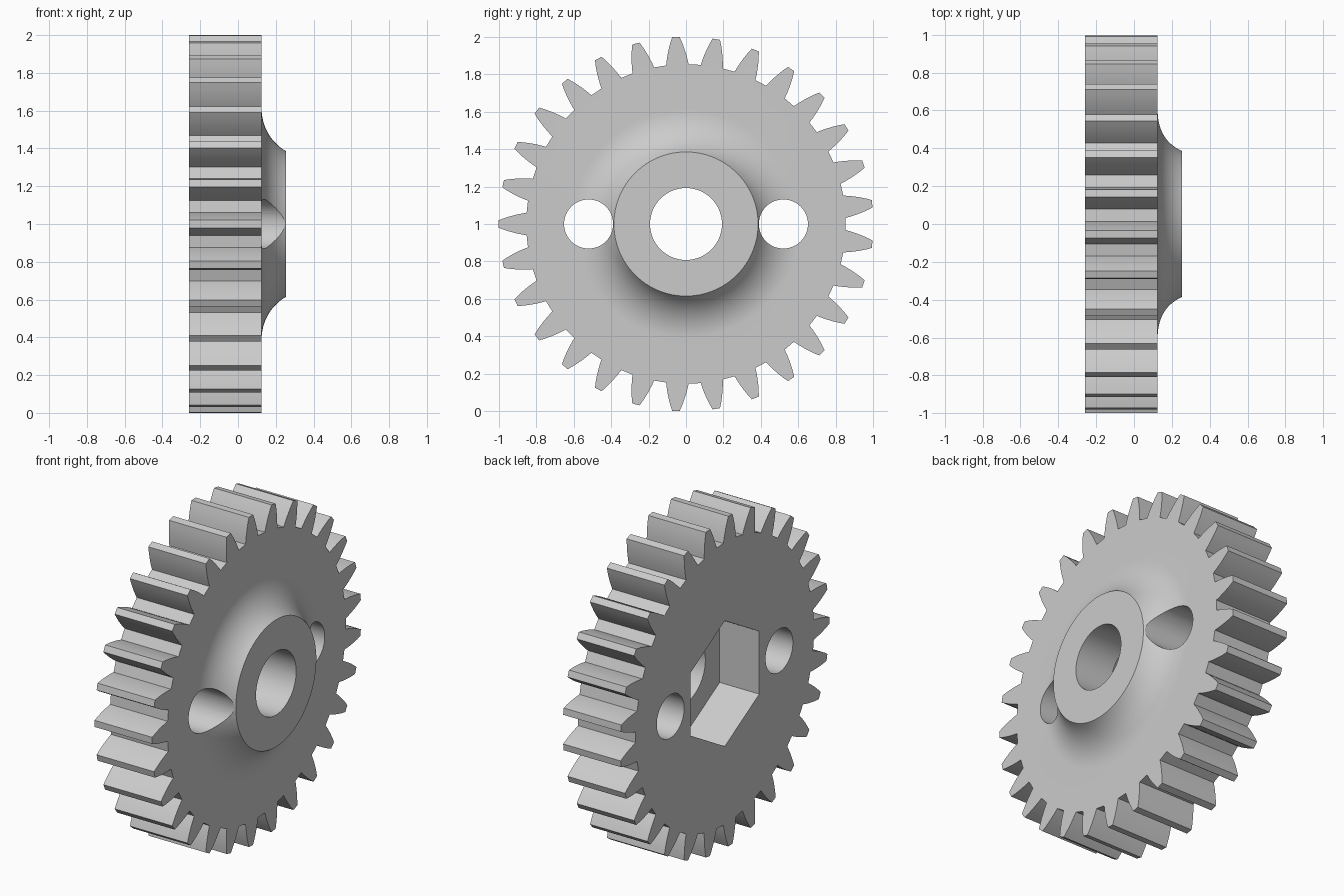
import bpy
import bmesh
from math import sin, cos, pi, radians

cube = bpy.data.objects.get("Cube")
if cube:
    bpy.data.objects.remove(cube, do_unlink=True)

AXIS_Z = 1.0
BACK, FACE, HUB_END = -0.26, 0.125, 0.255
TEETH = 29
ROOT_R = 0.853

steel = bpy.data.materials.new("light_grey_metal")
steel.use_nodes = True
GREY = (0.6, 0.6, 0.6, 1.0)
steel.diffuse_color = GREY
steel.node_tree.nodes["Principled BSDF"].inputs["Base Color"].default_value = GREY


def finish(name, bm):
    """Turn a bmesh into a linked object raised to the wheel axis."""
    bmesh.ops.recalc_face_normals(bm, faces=bm.faces[:])
    mesh = bpy.data.meshes.new(name)
    bm.to_mesh(mesh)
    bm.free()
    mesh.materials.append(steel)
    obj = bpy.data.objects.new(name, mesh)
    obj.location.z = AXIS_Z
    bpy.context.collection.objects.link(obj)
    return obj


def prism(name, outline, x0, x1):
    """Extrude a (y, z) outline along x."""
    bm = bmesh.new()
    face = bm.faces.new([bm.verts.new((x0, y, z)) for y, z in outline])
    new = bmesh.ops.extrude_face_region(bm, geom=[face])["geom"]
    verts = [v for v in new if isinstance(v, bmesh.types.BMVert)]
    bmesh.ops.translate(bm, verts=verts, vec=(x1 - x0, 0, 0))
    return finish(name, bm)


def ring(radius, sides, y=0.0, start=0.0):
    return [(y + radius * cos(start + 2 * pi * i / sides),
             radius * sin(start + 2 * pi * i / sides)) for i in range(sides)]


def lathe(name, profile, sides):
    """Revolve an (x, radius) profile about x and cap both ends."""
    bm = bmesh.new()
    loops = [[bm.verts.new((x, y, z)) for y, z in ring(r, sides)] for x, r in profile]
    for a, b in zip(loops, loops[1:]):
        for i in range(sides):
            j = (i + 1) % sides
            bm.faces.new((a[i], a[j], b[j], b[i]))
    bm.faces.new(loops[0])
    bm.faces.new(loops[-1])
    return finish(name, bm)


def combine(target, other, operation):
    mod = target.modifiers.new(other.name, "BOOLEAN")
    mod.operation = operation
    mod.solver = "EXACT"
    mod.object = other
    bpy.context.view_layer.objects.active = target
    bpy.ops.object.modifier_apply(modifier=mod.name)
    bpy.data.objects.remove(other, do_unlink=True)


# Toothed wheel: curved flanks as (radius, half width)
flank = [(ROOT_R, 0.060), (0.88, 0.0555), (0.91, 0.049),
         (0.94, 0.041), (0.97, 0.0315), (1.0, 0.020)]
outline = []
for t in range(TEETH):
    mid = pi + 2 * pi * t / TEETH
    sides = [(r, -w / r) for r, w in flank] + [(r, w / r) for r, w in reversed(flank)]
    outline += [(r * cos(mid + a), r * sin(mid + a)) for r, a in sides]
gear = prism("gear_wheel", outline, BACK, FACE)

# Raised hub with a concave flare into the wheel face
FILLET, STEPS = 0.26, 16
arc = [radians(60) * i / STEPS for i in range(STEPS + 1)]
profile = [(0.05, 0.61)] + [(FACE + FILLET * (1 - cos(a)), 0.61 - FILLET * sin(a)) for a in arc]
combine(gear, lathe("hub", profile, 96), "UNION")

# Centre bore, hexagonal pocket in the back and two side holes
combine(gear, prism("bore", ring(0.192, 64), BACK - 0.1, HUB_END + 0.1), "DIFFERENCE")
combine(gear, prism("hex_pocket", ring(0.38, 6, start=pi / 2), BACK - 0.1, 0.005), "DIFFERENCE")
for side in (-1, 1):
    hole = prism("side_hole", ring(0.131, 48, y=side * 0.52), BACK - 0.1, HUB_END + 0.1)
    combine(gear, hole, "DIFFERENCE")

# Smooth the curves, keep the edges crisp
bpy.ops.object.select_all(action="DESELECT")
gear.select_set(True)
bpy.context.view_layer.objects.active = gear
bpy.ops.object.shade_smooth_by_angle(angle=radians(25))
